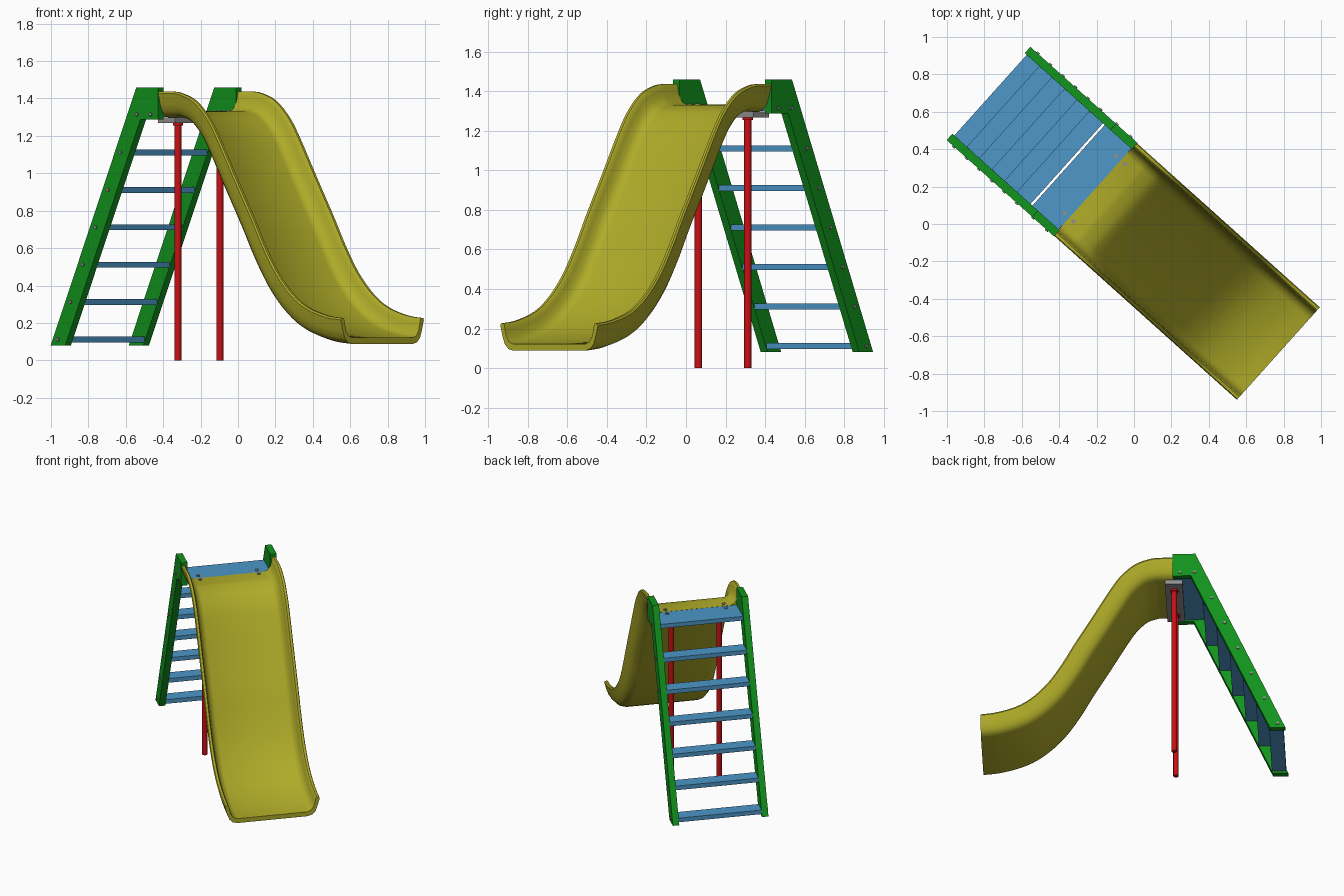
import bpy, bmesh, math
from mathutils import Vector, Matrix

if "Cube" in bpy.data.objects:
    bpy.data.objects.remove(bpy.data.objects["Cube"], do_unlink=True)

# Parts are built with local x along the slide, then turned into place
TURN = Matrix.Rotation(math.radians(-41.9), 4, 'Z')


def material(name, rgb):
    m = bpy.data.materials.new(name)
    m.use_nodes = True
    m.diffuse_color = (*rgb, 1)
    m.node_tree.nodes["Principled BSDF"].inputs["Base Color"].default_value = (*rgb, 1)
    return m


GREEN = material("green rail", (0.006, 0.29, 0.012))
BLUE = material("blue tread", (0.075, 0.31, 0.58))
YELLOW = material("yellow slide", (0.43, 0.41, 0.022))
RED = material("red pole", (0.58, 0.005, 0.007))
GREY = material("grey metal", (0.28, 0.28, 0.28))


def finish(bm, name, mat, smooth=False):
    bmesh.ops.recalc_face_normals(bm, faces=bm.faces)
    mesh = bpy.data.meshes.new(name)
    bm.to_mesh(mesh)
    bm.free()
    mesh.materials.append(mat)
    ob = bpy.data.objects.new(name, mesh)
    ob.matrix_world = TURN
    bpy.context.collection.objects.link(ob)
    if smooth:
        bpy.ops.object.select_all(action='DESELECT')
        ob.select_set(True)
        bpy.context.view_layer.objects.active = ob
        bpy.ops.object.shade_smooth_by_angle(angle=math.radians(40))
    return ob


def box(name, x, y, z, mat):
    bm = bmesh.new()
    size = [b - a for a, b in (x, y, z)]
    mid = [(a + b) / 2 for a, b in (x, y, z)]
    bmesh.ops.create_cube(bm, size=1, matrix=Matrix.LocRotScale(Vector(mid), None, Vector(size)))
    return finish(bm, name, mat)


def cylinder(name, start, end, radius, mat, sides=16):
    a, b = Vector(start), Vector(end)
    turn = (b - a).to_track_quat('Z', 'Y').to_matrix().to_4x4()
    bm = bmesh.new()
    bmesh.ops.create_cone(bm, cap_ends=True, segments=sides, radius1=radius, radius2=radius,
                          depth=(b - a).length, matrix=Matrix.Translation((a + b) / 2) @ turn)
    return finish(bm, name, mat, True)


def spline(points, steps):
    """Smooth curve through the points."""
    p = [Vector(q) for q in points]
    p = [2 * p[0] - p[1]] + p + [2 * p[-1] - p[-2]]
    out = []
    for a, b, c, d in zip(p, p[1:], p[2:], p[3:]):
        for i in range(steps):
            t = i / steps
            out.append(0.5 * (2 * b + (c - a) * t + (2 * a - 5 * b + 4 * c - d) * t * t
                              + (3 * b - a - 3 * c + d) * t ** 3))
    return out + [p[-2]]


# Slide: a trough section swept along its rim line
rim = spline([(-0.28, 1.437), (-0.2, 1.437), (-0.125, 1.43), (-0.02, 1.39), (0.074, 1.305),
              (0.147, 1.2), (0.276, 0.975), (0.398, 0.765), (0.48, 0.615), (0.578, 0.465),
              (0.685, 0.353), (0.793, 0.283), (0.93, 0.24), (1.037, 0.226)], 4)
DEPTH = 0.138
half = [(0.245, 0), (0.278, 0.009), (0.302, 0.033), (0.316, 0.07), (0.327, 0.11), (0.332, 0.128),
        (0.327, 0.138), (0.311, 0.138), (0.304, 0.13), (0.3, 0.105), (0.29, 0.07),
        (0.273, 0.045), (0.245, 0.033)]
section = half + [(-v, h) for v, h in reversed(half)]
bm = bmesh.new()
rings = []
for i, p in enumerate(rim):
    if i in (0, len(rim) - 1):
        normal = Vector((0, 1))
    else:
        tangent = (rim[i + 1] - rim[i - 1]).normalized()
        normal = Vector((-tangent.y, tangent.x))
    ring = []
    for v, h in section:
        q = p - normal * (DEPTH - h)
        ring.append(bm.verts.new((q.x, v, q.y)))
    rings.append(ring)
n = len(section)
for a, b in zip(rings, rings[1:]):
    for k in range(n):
        bm.faces.new((a[k], a[(k + 1) % n], b[(k + 1) % n], b[k]))
bm.faces.new(rings[0])
bm.faces.new(rings[-1])
finish(bm, "slide_trough", YELLOW, True)

# Ladder side rails with a raised head plate
rail = [(-1.045, 0.08), (-0.94, 0.08), (-0.4, 1.288), (-0.275, 1.288), (-0.275, 1.46), (-0.43, 1.46)]
for side, s in (("left", 1), ("right", -1)):
    bm = bmesh.new()
    face = bm.faces.new([bm.verts.new((x, s * 0.29, z)) for x, z in rail])
    grown = bmesh.ops.extrude_face_region(bm, geom=[face])["geom"]
    bmesh.ops.translate(bm, vec=(0, s * 0.045, 0),
                        verts=[g for g in grown if isinstance(g, bmesh.types.BMVert)])
    finish(bm, side + "_rail", GREEN)

# Treads, platform and the bracket plate under it
for i in range(6):
    front, z = -0.933 + 0.09 * i, 0.096 + 0.2 * i
    box(f"tread_{i + 1}", (front - 0.098, front), (-0.29, 0.29), (z, z + 0.031), BLUE)
box("platform", (-0.47, -0.277), (-0.29, 0.29), (1.3, 1.331), BLUE)
box("bracket_plate", (-0.34, -0.22), (-0.26, 0.26), (1.268, 1.298), GREY)

# Poles and bolts on both sides
for side, s in (("left", 1), ("right", -1)):
    cylinder(side + "_pole", (-0.281, s * 0.168, 0), (-0.281, s * 0.168, 1.27), 0.0185, RED, 24)
    cylinder(side + "_pole_collar", (-0.281, s * 0.168, 1.255), (-0.281, s * 0.168, 1.27), 0.027, RED, 24)
    spots = [(-0.992 + 0.09 * i, 0.112 + 0.2 * i) for i in range(6)] + [(-0.425, 1.315), (-0.325, 1.315)]
    for x, z in spots:
        cylinder(side + "_rail_bolt", (x, s * 0.33, z), (x, s * 0.342, z), 0.01, GREY, 10)
    for x in (-0.315, -0.25):
        cylinder(side + "_slide_bolt", (x, s * 0.205, 1.325), (x, s * 0.205, 1.339), 0.012, GREY, 10)
